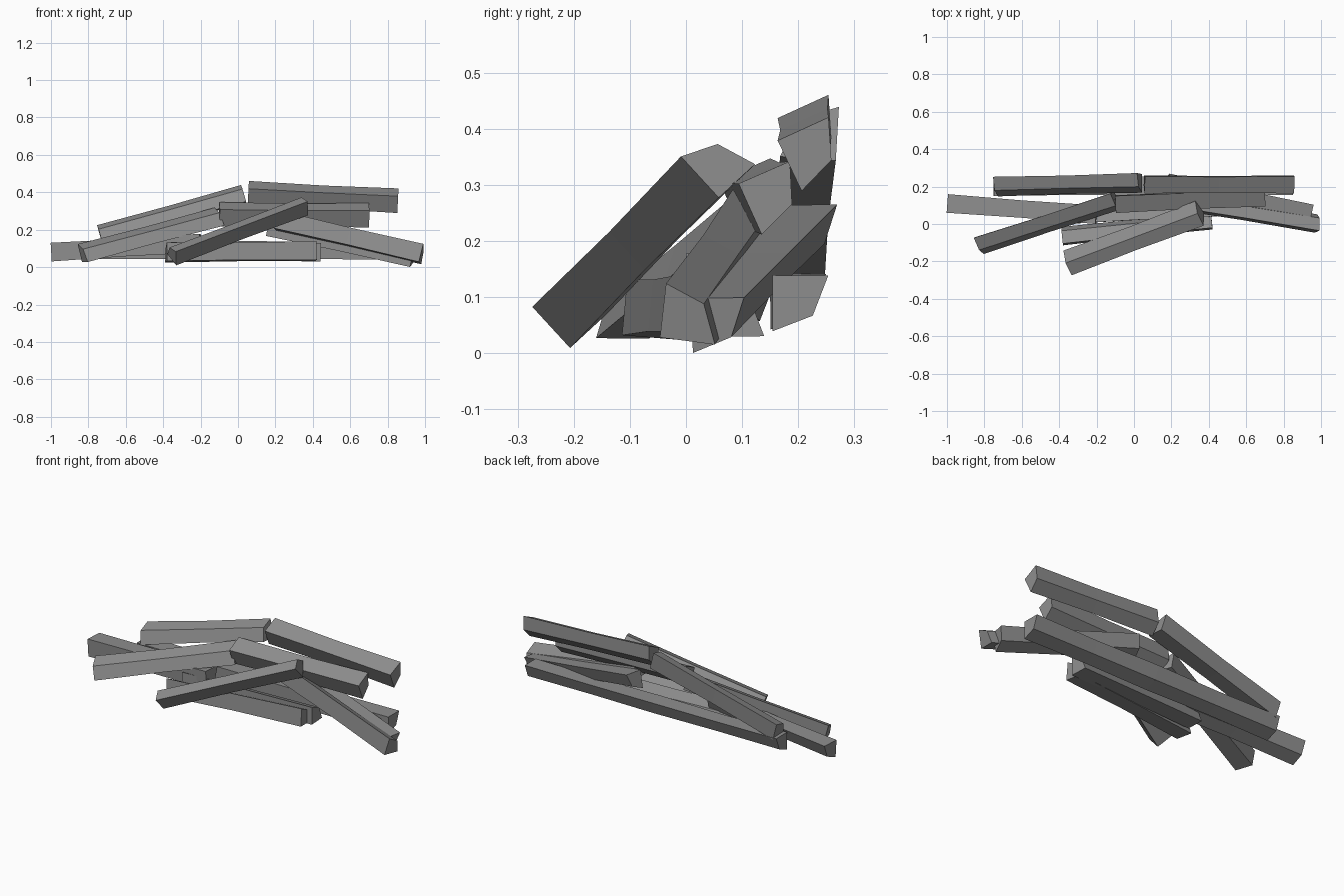
import bpy
import math
from mathutils import Vector

default_cube = bpy.data.objects.get("Cube")
if default_cube:
    bpy.data.objects.remove(default_cube, do_unlink=True)

# One plain grey for every timber
grey = bpy.data.materials.new("weathered grey")
grey.use_nodes = True
grey_colour = (0.27, 0.27, 0.27, 1.0)
grey.diffuse_color = grey_colour
grey.node_tree.nodes["Principled BSDF"].inputs["Base Color"].default_value = grey_colour

# Rough hewn kite-shaped section: one sharp corner, one blunt corner
SECTION = [(-0.071, 0), (0, -0.07), (0.031, 0), (0, 0.07)]
WAIST = 0.93


def timber(name, start, end, roll_degrees):
    """Four-sided beam between two points, slightly narrowed at its middle."""
    start, end = Vector(start), Vector(end)
    along = (end - start).normalized()
    side = Vector((0, 0, 1)).cross(along).normalized()
    up = along.cross(side)
    roll = math.radians(roll_degrees)
    across = side * math.cos(roll) + up * math.sin(roll)
    over = up * math.cos(roll) - side * math.sin(roll)

    rings = [(start, 1.0), ((start + end) / 2, WAIST), (end, 1.0)]
    verts = [centre + (across * a + over * b) * size
             for centre, size in rings for a, b in SECTION]

    sides = len(SECTION)
    faces = [tuple(reversed(range(sides)))]
    for ring in range(len(rings) - 1):
        for i in range(sides):
            j = (i + 1) % sides
            low, high = ring * sides, (ring + 1) * sides
            faces.append((low + i, low + j, high + j, high + i))
    faces.append(tuple(range(len(verts) - sides, len(verts))))

    mesh = bpy.data.meshes.new(name)
    mesh.from_pydata(verts, [], faces)
    mesh.materials.append(grey)
    beam = bpy.data.objects.new(name, mesh)
    bpy.context.collection.objects.link(beam)
    return beam


# Bottom layer lying on the ground
timber("back_ground_timber_left", (0.05, 0.204, 0.089), (0.85, 0.204, 0.089), -45)
timber("back_ground_timber_right", (-0.75, 0.2, 0.092), (0.05, 0.204, 0.089), -45)
timber("far_right_timber", (-0.995, 0.11, 0.08), (-0.2, 0.05, 0.128), -45)
timber("middle_ground_timber", (-0.36, 0.05, 0.085), (0.44, 0.09, 0.08), 45)
timber("front_ground_timber", (-0.385, -0.06, 0.078), (0.415, 0.025, 0.085), 40)

# Timbers leaning on the bottom layer
timber("left_leaning_timber_back", (0.17, 0.224, 0.216), (0.94, 0.058, 0.05), -44)
timber("left_leaning_timber_front", (0.21, 0.135, 0.25), (0.985, 0.008, 0.07), 37)
timber("right_leaning_timber", (-0.83, -0.117, 0.075), (-0.1, 0.12, 0.27), 135)
timber("front_leaning_timber", (-0.355, -0.208, 0.076), (0.35, 0.057, 0.344), 84)

# Top layer
timber("middle_top_timber", (-0.1, 0.125, 0.282), (0.7, 0.16, 0.277), -21)
timber("back_top_timber_left", (0.055, 0.23, 0.395), (0.855, 0.23, 0.355), -20)
timber("back_top_timber_right", (-0.74, 0.2, 0.18), (0.03, 0.22, 0.395), 131)
